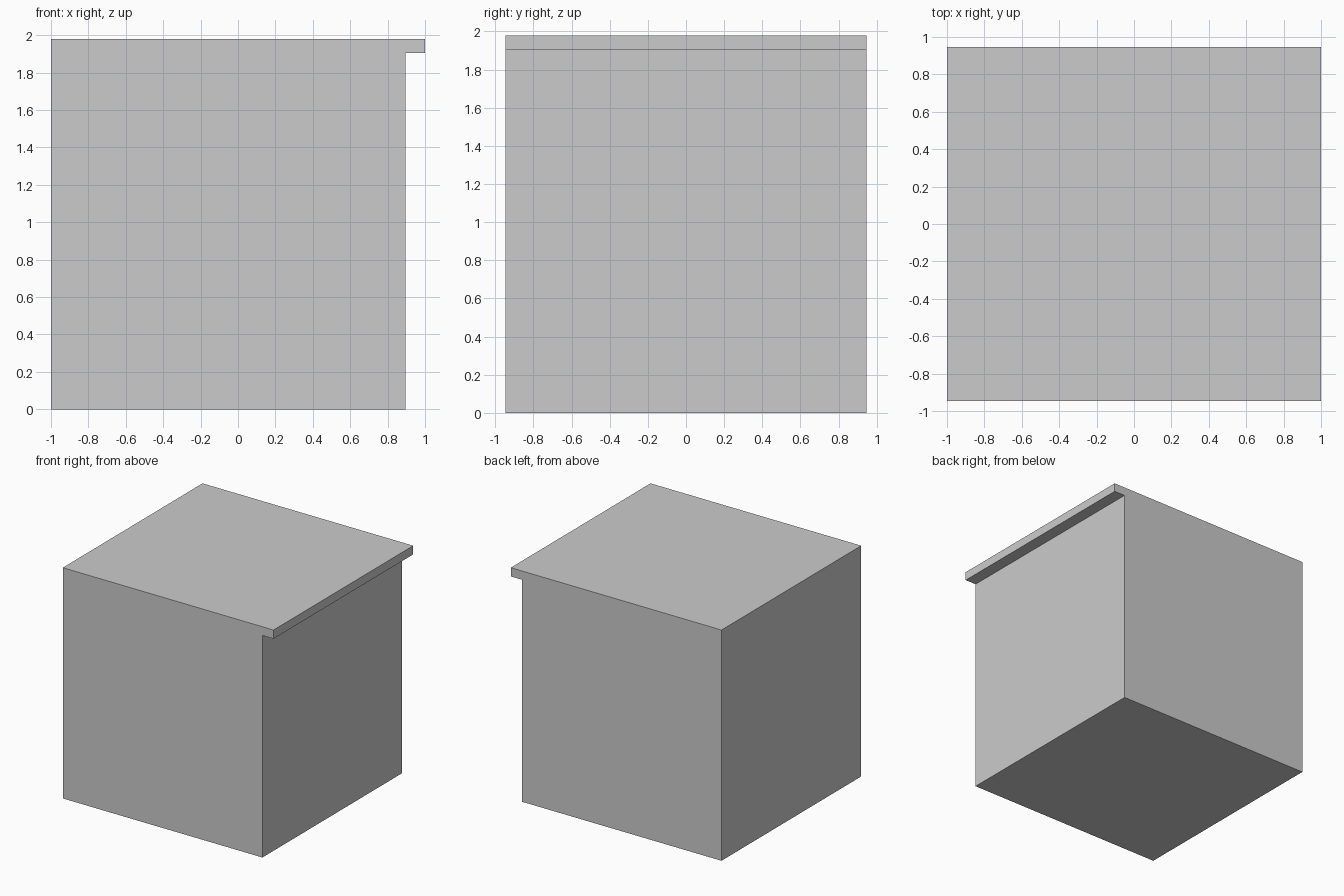
import bpy, bmesh
from mathutils import Vector

if "Cube" in bpy.data.objects:
    bpy.data.objects.remove(bpy.data.objects["Cube"])

HALF_DEPTH = 0.947

# Side profile (x, z): block with a thin lip overhanging on the right
profile = [(-1, 0), (0.895, 0), (0.895, 1.905), (1, 1.905), (1, 1.98), (-1, 1.98)]

# Extrude the profile from front to back
bm = bmesh.new()
face = bm.faces.new([bm.verts.new((x, -HALF_DEPTH, z)) for x, z in profile])
extruded = bmesh.ops.extrude_face_region(bm, geom=[face], use_keep_orig=True)
verts = [g for g in extruded["geom"] if isinstance(g, bmesh.types.BMVert)]
bmesh.ops.translate(bm, verts=verts, vec=Vector((0, 2 * HALF_DEPTH, 0)))
bmesh.ops.recalc_face_normals(bm, faces=bm.faces)

mesh = bpy.data.meshes.new("block_with_lip")
bm.to_mesh(mesh)
bm.free()
bpy.context.collection.objects.link(bpy.data.objects.new("block_with_lip", mesh))
